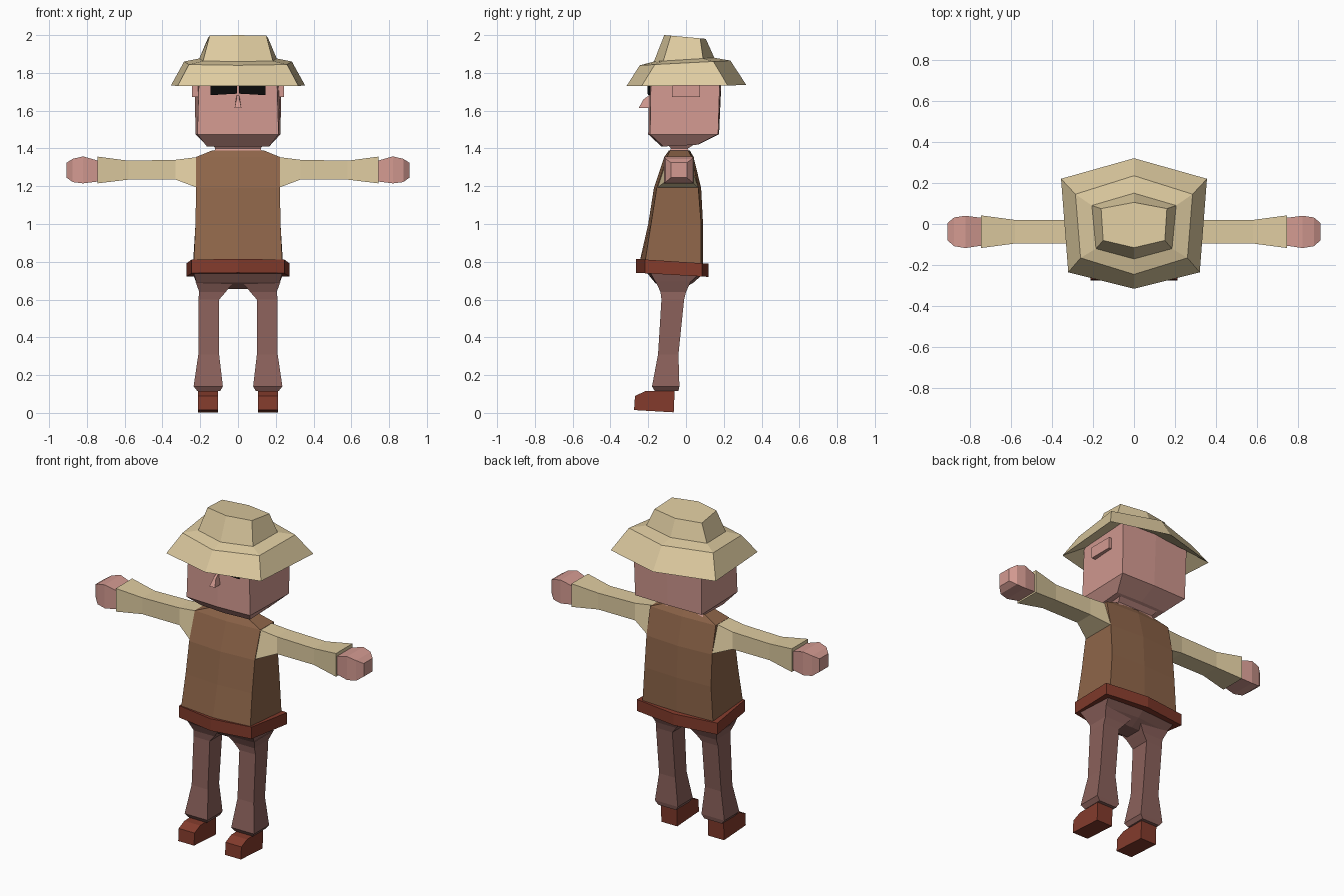
import bpy, bmesh
from mathutils import Vector


def material(name, rgb):
    """Flat colour given as sRGB bytes, stored as linear."""
    m = bpy.data.materials.new(name)
    lin = [((c / 255 + 0.055) / 1.055) ** 2.4 if c > 10 else c / 255 / 12.92 for c in rgb]
    m.diffuse_color = (*lin, 1)
    return m


CREAM = material("cream cloth", (222, 203, 160))
SKIN = material("skin", (211, 154, 145))
VEST = material("brown vest", (142, 101, 73))
PANTS = material("mauve trousers", (139, 97, 91))
LEATHER = material("red leather", (131, 59, 44))
BLACK = material("black", (10, 10, 10))


def loft(name, rings, mat, cap_start=True, cap_end=True):
    """Skin a list of equal-length point rings."""
    bm = bmesh.new()
    loops = [[bm.verts.new(p) for p in ring] for ring in rings]
    n = len(loops[0])
    for a, b in zip(loops, loops[1:]):
        for i in range(n):
            j = (i + 1) % n
            bm.faces.new((a[i], a[j], b[j], b[i]))
    if cap_start:
        bm.faces.new(loops[0][::-1])
    if cap_end:
        bm.faces.new(loops[-1])
    bmesh.ops.recalc_face_normals(bm, faces=bm.faces)
    mesh = bpy.data.meshes.new(name)
    bm.to_mesh(mesh)
    bm.free()
    mesh.materials.append(mat)
    ob = bpy.data.objects.new(name, mesh)
    bpy.context.collection.objects.link(ob)
    return ob


def hexa(front_x, back_x, y_fc, y_f, y_b, y_bc, z_f, z_b):
    """Six-sided ring with a ridge on the front and back centre line, tilted in z."""
    pts = [(0, y_fc), (front_x, y_f), (back_x, y_b), (0, y_bc), (-back_x, y_b), (-front_x, y_f)]
    return [Vector((x, y, z_f + (z_b - z_f) * (y - y_fc) / (y_bc - y_fc))) for x, y in pts]


def rect_z(x0, x1, y0, y1, z):
    return [(x0, y0, z), (x1, y0, z), (x1, y1, z), (x0, y1, z)]


def rect_x(x, y0, y1, z0, z1, pinch=0.0):
    """Ring across x; pinch narrows its upper edge."""
    return [(x, y0, z0), (x, y1, z0), (x, y1 - pinch, z1), (x, y0 + pinch, z1)]


def pair(name, rings, mat):
    """Right part and its mirror image."""
    loft("right_" + name, rings, mat)
    loft("left_" + name, [[(-p[0], p[1], p[2]) for p in r] for r in rings], mat)


# Hat: underside, brim, shoulder of the brim, crown
loft("hat", [hexa(*r) for r in (
    (.20, .22, -.19, -.17, .17, .18, 1.80, 1.80),
    (.32, .355, -.315, -.235, .22, .32, 1.73, 1.735),
    (.26, .285, -.245, -.165, .145, .235, 1.84, 1.865),
    (.185, .205, -.17, -.12, .09, .15, 1.86, 1.88),
    (.15, .16, -.115, -.08, .075, .105, 2.0, 1.98))], CREAM)

# Head with bevelled jaw
loft("head", [hexa(*r) for r in (
    (.165, .17, -.13, -.12, .06, .065, 1.41, 1.42),
    (.215, .225, -.2, -.19, .17, .175, 1.475, 1.475),
    (.205, .23, -.195, -.185, .18, .19, 1.81, 1.81))], SKIN)

# Neck
loft("neck", [rect_z(-.13, .13, -.09, .02, 1.375),
              rect_z(-.12, .12, -.08, .01, 1.40),
              rect_z(-.14, .14, -.10, .05, 1.425)], SKIN)

# Ears, eyes, nose
pair("ear", [rect_x(.20, -.075, .075, 1.672, 1.74), rect_x(.243, -.075, .075, 1.672, 1.74)], SKIN)
pair("eye", [[(x, y - dy, z) for x, y, z in ((.006, -.197, 1.69), (.145, -.19, 1.682),
                                           (.145, -.19, 1.745), (.006, -.197, 1.735))]
             for dy in (0, .008)], BLACK)
loft("nose", [[(-.018, -.19, 1.615), (.018, -.19, 1.615), (.006, -.19, 1.685), (-.006, -.19, 1.685)],
              [(-.018, -.25, 1.615), (.018, -.25, 1.615), (.008, -.225, 1.66), (-.008, -.225, 1.66)]], SKIN)

# Vest
loft("vest", [hexa(*r) for r in (
    (.235, .24, -.25, -.22, .08, .09, .78, .76),
    (.225, .225, -.2, -.185, .08, .09, 1.0, 1.0),
    (.222, .222, -.17, -.155, .065, .08, 1.19, 1.19),
    (.222, .222, -.115, -.10, .03, .04, 1.355, 1.355),
    (.135, .135, -.09, -.085, .01, .02, 1.39, 1.39))], VEST)

# Belt
loft("belt", [hexa(.245, .272, -.265, -.218, .085, .12, *z)
              for z in ((.742, .72), (.815, .79))], LEATHER)

# Hips, narrowing towards the arch between the legs
loft("hips", [hexa(*r) for r in (
    (.235, .24, -.21, -.19, .07, .09, .745, .735),
    (.22, .22, -.165, -.16, .02, .04, .69, .69),
    (.10, .10, -.12, -.12, -.02, -.02, .655, .655))], PANTS)

# Trouser legs with flared hems
pair("leg", [rect_z(*r) for r in (
    (.02, .225, -.16, .025, .695), (.065, .205, -.135, .0, .64), (.10, .21, -.13, -.01, .60),
    (.10, .21, -.148, -.04, .31), (.08, .235, -.18, -.035, .14),
    (.095, .215, -.165, -.04, .115))], PANTS)

# Shoes: side profile extruded across x
SHOE = [(-.275, .015), (-.27, .09), (-.215, .115), (-.06, .12), (-.065, .003)]
pair("shoe", [[(x, y, z) for y, z in SHOE] for x in (.105, .212)], LEATHER)

# Sleeves with flared cuffs
pair("sleeve", [rect_x(*r) for r in (
    (.21, -.155, .065, 1.19, 1.355, .055), (.33, -.095, .02, 1.235, 1.34),
    (.58, -.095, .02, 1.235, 1.335), (.745, -.117, .042, 1.215, 1.357))], CREAM)

# Hands: rounded fists
pair("hand", [rect_x(*r) for r in (
    (.74, -.105, .03, 1.225, 1.335), (.82, -.117, .04, 1.215, 1.358),
    (.875, -.108, .032, 1.222, 1.345), (.907, -.08, .005, 1.245, 1.325))], SKIN)
